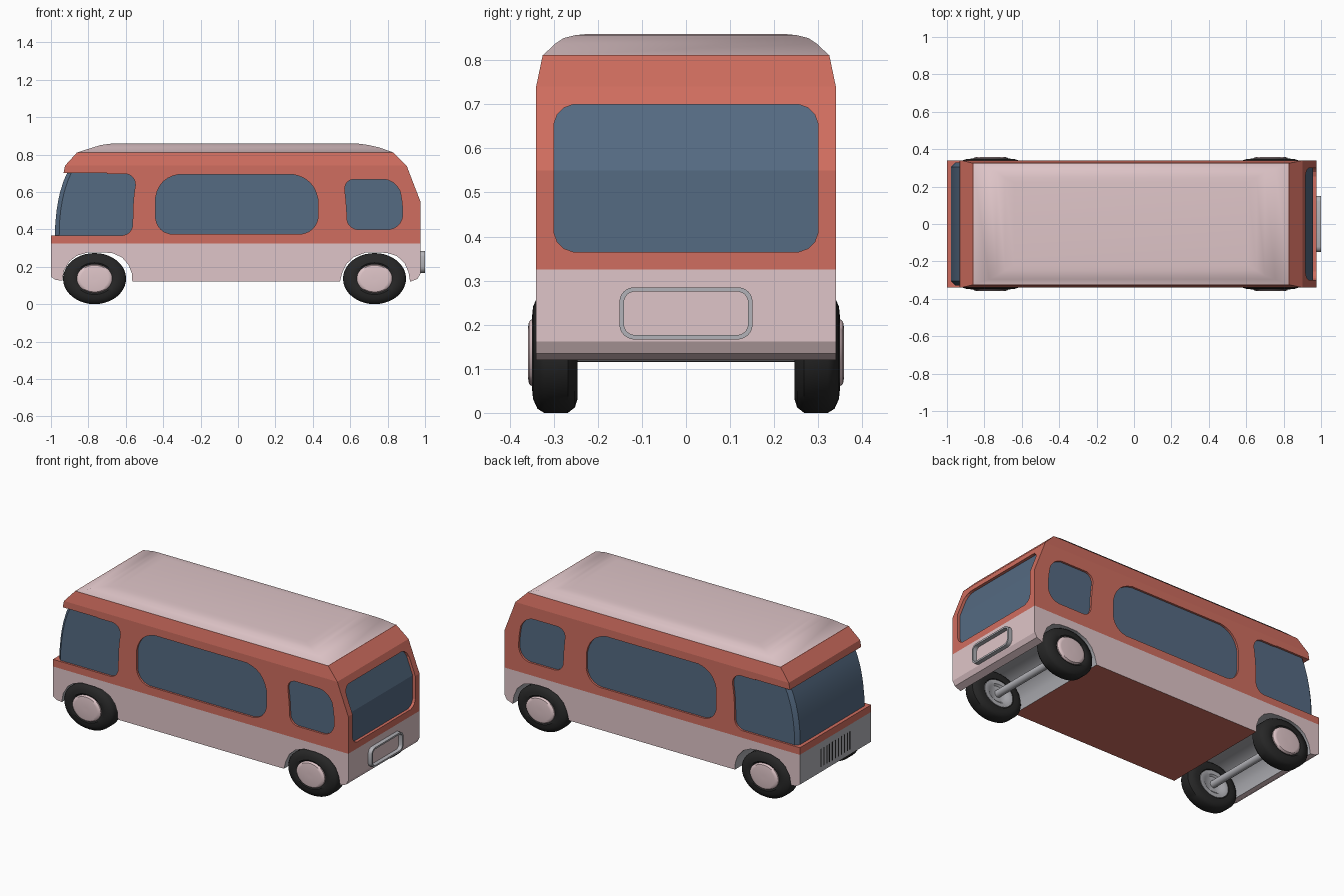
import bpy, bmesh, math
from mathutils import Vector

if "Cube" in bpy.data.objects:
    bpy.data.objects.remove(bpy.data.objects["Cube"])


def material(name, rgb):
    m = bpy.data.materials.new(name)
    m.diffuse_color = (*rgb, 1)
    m.use_nodes = True
    m.node_tree.nodes["Principled BSDF"].inputs["Base Color"].default_value = m.diffuse_color
    return m


PINK = material("pale_pink", (0.74, 0.56, 0.58))
RED = material("brick_red", (0.63, 0.155, 0.115))
GLASS = material("blue_glass", (0.09, 0.145, 0.225))
BLACK = material("rubber_black", (0.02, 0.02, 0.02))
GREY = material("metal_grey", (0.45, 0.45, 0.48))


def finish(name, bm, mats, angle=None):
    bmesh.ops.recalc_face_normals(bm, faces=bm.faces)
    me = bpy.data.meshes.new(name)
    bm.to_mesh(me)
    bm.free()
    ob = bpy.data.objects.new(name, me)
    bpy.context.collection.objects.link(ob)
    for m in mats:
        me.materials.append(m)
    if angle:
        bpy.ops.object.select_all(action='DESELECT')
        ob.select_set(True)
        bpy.context.view_layer.objects.active = ob
        bpy.ops.object.shade_smooth_by_angle(angle=math.radians(angle))
    return ob


def loft(name, rings, mats, angle=None):
    """Skin closed rings of equal length and cap both ends."""
    bm = bmesh.new()
    rows = [[bm.verts.new(p) for p in r] for r in rings]
    n = len(rows[0])
    for a, b in zip(rows, rows[1:]):
        for i in range(n):
            j = (i + 1) % n
            bm.faces.new((a[i], a[j], b[j], b[i]))
    bm.faces.new(rows[0])
    bm.faces.new(rows[-1])
    return finish(name, bm, mats, angle)


def prism(name, outline, axis, lo, hi, mats, angle=None):
    """Extrude an outline: (x, z) along y, or (y, z) along x."""
    def put(p, d):
        return (p[0], d, p[1]) if axis == 'y' else (d, p[0], p[1])
    return loft(name, [[put(p, d) for p in outline] for d in (lo, hi)], mats, angle)


def rounded(corners, steps=6):
    """Round each (u, v, radius) corner with a short curve."""
    out = []
    for i, (u, v, r) in enumerate(corners):
        p = Vector((u, v))
        a = Vector(corners[i - 1][:2]) - p
        b = Vector(corners[(i + 1) % len(corners)][:2]) - p
        if r == 0:
            out.append(p)
            continue
        a, b = p + a.normalized() * r, p + b.normalized() * r
        for k in range(steps + 1):
            t = k / steps
            w = 0.3 * t * (1 - t)
            out.append(a * ((1 - t) ** 2 + w) + p * (2 * t * (1 - t) - 2 * w) + b * (t * t + w))
    return out


def pierced_panel(name, outlines, y0, y1, mats):
    """Flat (x, z) panel with holes, from a filled and extruded curve."""
    cu = bpy.data.curves.new(name, 'CURVE')
    cu.dimensions, cu.fill_mode, cu.extrude = '2D', 'BOTH', abs(y1 - y0) / 2
    for pts in outlines:
        s = cu.splines.new('POLY')
        s.points.add(len(pts) - 1)
        for sp, p in zip(s.points, pts):
            sp.co = (p[0], p[1], 0, 1)
        s.use_cyclic_u = True
    tmp = bpy.data.objects.new(name + "_curve", cu)
    bpy.context.collection.objects.link(tmp)
    me = bpy.data.meshes.new_from_object(tmp.evaluated_get(bpy.context.evaluated_depsgraph_get()))
    bm = bmesh.new()
    bm.from_mesh(me)
    bpy.data.objects.remove(tmp)
    bpy.data.meshes.remove(me)
    for v in bm.verts:
        v.co = (v.co.x, (y0 + y1) / 2 + v.co.z, v.co.y)
    for f in bm.faces:
        f.material_index, f.smooth = 0, False
    bmesh.ops.remove_doubles(bm, verts=bm.verts, dist=1e-5)
    return finish(name, bm, mats)


def rect(z, x0, x1, h, c=0.0):
    """Horizontal ring; c chamfers the two front corners."""
    ring = [(x1, -h, z), (x1, h, z)]
    if c:
        return ring + [(x0 + c, h, z), (x0, h - c, z), (x0, c - h, z), (x0 + c, -h, z)]
    return ring + [(x0, h, z), (x0, -h, z)]


# Lower body with wheel arches running right across
front_arch = [(-.565, .12), (-.568, .165), (-.585, .21), (-.62, .25), (-.67, .272), (-.72, .277),
              (-.80, .277), (-.86, .26), (-.90, .23), (-.93, .18), (-.94, .125)]
rear_arch = [(.92, .12), (.912, .17), (.89, .22), (.85, .257), (.80, .273), (.75, .277),
             (.68, .275), (.62, .252), (.58, .215), (.558, .17), (.545, .12)]
outline = ([(-.999, .325), (.975, .325), (.975, .162), (.96, .135)] + rear_arch
           + front_arch + [(-.975, .13), (-.999, .145)])
lower = prism("lower_body", outline, 'y', -.34, .34, [PINK, GREY, RED], 27)
for f in lower.data.polygons:
    c, n = f.center, f.normal
    if abs(n.y) > .5 or n.z > .9:
        continue
    if n.z < -.9 and -.5 < c.x < .5:
        f.material_index = 2          # floor pan
    elif c.x < -.99 or (-.945 < c.x < .925):
        f.material_index = 1          # nose panel and arch linings

# Side walls with window openings
wall = rounded([(-.999, .325, 0), (.974, .325, 0), (.974, .55, 0), (.916, .70, 0), (-.70, .70, 0),
                (-.70, .697, 0), (-.54, .697, .06), (-.56, .56, .04), (-.565, .368, .05), (-.999, .368, 0)])
middle = rounded([(-.44, .375, .08), (.43, .375, .09), (.425, .693, .13), (-.44, .693, .12)])
back = rounded([(.585, .40, .05), (.88, .40, .07), (.88, .55, .05), (.85, .667, .065),
                (.565, .667, .05), (.58, .53, .04)])
for label, s in (("left", 1), ("right", -1)):
    pierced_panel("side_wall_" + label, [wall, middle, back], s * .31, s * .34, [RED])

# Ledge under the windscreen
loft("front_ledge", [rect(.325, -.999, -.60, .3395), rect(.368, -.999, -.60, .3395)], [RED])

# Rear wall in two halves around the window; the upper half leans forward
half = rounded([(-.34, .325, 0), (.34, .325, 0), (.34, .55, 0), (.30, .55, 0), (.30, .365, .045),
                (-.30, .365, .045), (-.30, .55, 0), (-.34, .55, 0)], 3)
prism("rear_wall_lower", half, 'x', .94, .975, [RED])
half = rounded([(-.34, .55, 0), (-.30, .55, 0), (-.30, .70, .045), (.30, .70, .045), (.30, .55, 0),
                (.34, .55, 0), (.34, .705, 0), (-.34, .705, 0)], 3)
top = prism("rear_wall_upper", half, 'x', .94, .975, [RED])
for v in top.data.vertices:
    v.co.x -= (v.co.z - .55) * .387

# Band above the windows with the front visor
loft("upper_band", [rect(*r) for r in (
    (.70, -.933, .917, .34), (.74, -.925, .902, .34), (.812, -.86, .83, .325))], [RED])

# One glazed core shows through every opening
loft("windows", [rect(z, x0, x1, .328, .022) for z, x0, x1 in (
    (.345, -.978, .957), (.43, -.977, .957), (.50, -.970, .957), (.55, -.962, .957),
    (.60, -.951, .938), (.66, -.932, .915), (.72, -.905, .892))], [GLASS], 20)

# Softly domed roof
loft("roof", [rect(*r) for r in (
    (.811, -.86, .83, .325), (.838, -.775, .755, .296), (.850, -.735, .70, .278),
    (.857, -.69, .655, .25), (.86, -.64, .61, .22))], [PINK], 50)

# Rear plate frame: a raised rounded ring
bm = bmesh.new()
loops = []
for inset, x in ((0, .97), (0, 1.0), (.010, 1.0), (.010, .97)):
    w, lo, hi = .151 - inset, .167 + inset, .285 - inset
    r = .030 - inset * .8
    pts = rounded([(-w, lo, r), (w, lo, r), (w, hi, r), (-w, hi, r)])
    loops.append([bm.verts.new((x, p[0], p[1])) for p in pts])
for a, b in zip(loops, loops[1:] + loops[:1]):
    for i in range(len(a)):
        j = (i + 1) % len(a)
        bm.faces.new((a[i], a[j], b[j], b[i]))
finish("rear_plate_frame", bm, [GREY], 30)

# Nose grille slots
for i in range(11):
    y = -.14 + i * .028
    prism(f"grille_slot_{i + 1}", [(y - .004, .175), (y + .004, .175), (y + .004, .285), (y - .004, .285)],
          'x', -1.0, -.996, [BLACK])


def turned(name, profile, x, side, mats, segs=40):
    """Turn a (y, radius) profile around the axle; slightly wide oval."""
    rings = []
    for y, r in profile:
        rings.append([(x + 1.235 * r * math.cos(2 * math.pi * k / segs), side * y,
                       .1365 + r * math.sin(2 * math.pi * k / segs)) for k in range(segs)])
    return loft(name, rings, mats, 40)


# Wheels and axles
for end, x in (("front", -.767), ("rear", .73)):
    for label, side in (("left", 1), ("right", -1)):
        tag = f"{end}_{label}"
        turned("tyre_" + tag, [(.262, .075), (.248, .082), (.246, .105), (.252, .124), (.268, .1365),
                               (.322, .1365), (.337, .127), (.347, .105), (.349, .085), (.342, .076)],
               x, side, [BLACK])
        turned("hubcap_" + tag, [(.335, .0765), (.349, .0765), (.356, .071), (.358, .06), (.358, .01)],
               x, side, [PINK])
        turned("inner_rim_" + tag, [(.27, .078), (.249, .078), (.249, .055), (.258, .045), (.258, .01)],
               x, side, [GREY])
    prism("axle_" + end, [(x + .021 * math.cos(k * math.pi / 8), .1365 + .021 * math.sin(k * math.pi / 8))
                          for k in range(16)], 'y', -.265, .265, [GREY], 40)
